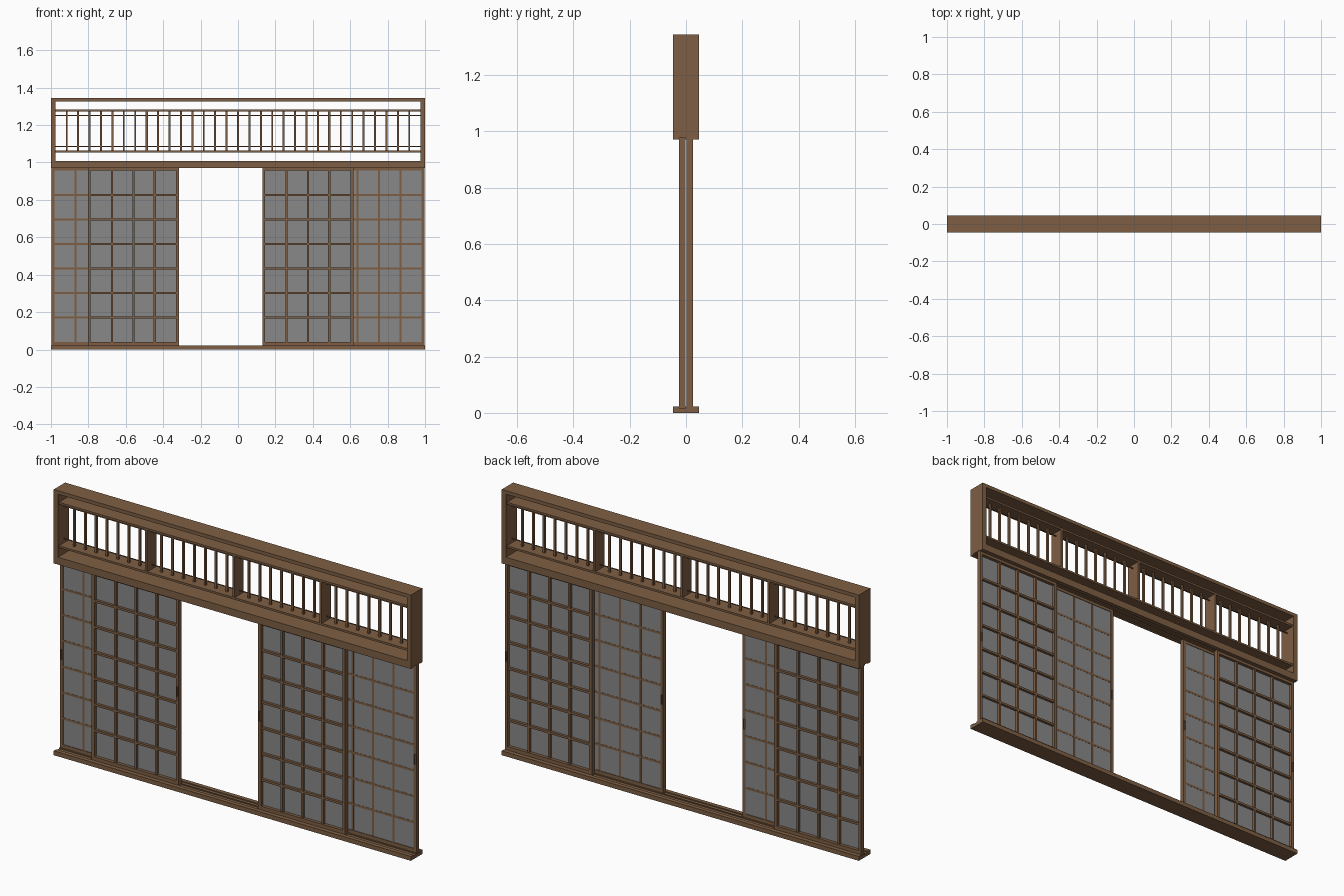
import bpy, bmesh
from mathutils import Matrix, Vector

if "Cube" in bpy.data.objects:
    bpy.data.objects.remove(bpy.data.objects["Cube"])


def material(name, rgb):
    m = bpy.data.materials.new(name)
    m.diffuse_color = (*rgb, 1)
    m.use_nodes = True
    m.node_tree.nodes["Principled BSDF"].inputs["Base Color"].default_value = m.diffuse_color
    return m


WOOD = material("brown wood", (0.21, 0.113, 0.057))
PAPER = material("grey paper", (0.25, 0.25, 0.25))


def finish(name, bm, mat):
    bmesh.ops.recalc_face_normals(bm, faces=bm.faces[:])
    me = bpy.data.meshes.new(name)
    bm.to_mesh(me)
    bm.free()
    ob = bpy.data.objects.new(name, me)
    me.materials.append(mat)
    bpy.context.collection.objects.link(ob)
    return ob


def boxes(name, ranges, mat=WOOD):
    """One object made of boxes, each given as (x0, x1, y0, y1, z0, z1)."""
    bm = bmesh.new()
    for x0, x1, y0, y1, z0, z1 in ranges:
        mid = Vector((x0 + x1, y0 + y1, z0 + z1)) / 2
        scale = Matrix.Diagonal((x1 - x0, y1 - y0, z1 - z0, 1))
        bmesh.ops.create_cube(bm, size=1, matrix=Matrix.Translation(mid) @ scale)
    return finish(name, bm, mat)


D = 0.0455            # half depth of the sill and transom
IN, OUT = 0.002, 0.024  # panel depth range, measured from the middle plane
GROOVE = 0.005


def grooved_rail(name, flat, grooved):
    """Full-length rail with two sliding grooves on one side."""
    s = GROOVE if flat > grooved else -GROOVE
    half = [(IN, grooved), (IN, grooved + s), (OUT, grooved + s), (OUT, grooved), (D, grooved), (D, flat)]
    prof = half + [(-y, z) for y, z in reversed(half)]
    bm = bmesh.new()
    f = bm.faces.new([bm.verts.new((-1, y, z)) for y, z in prof])
    ext = bmesh.ops.extrude_face_region(bm, geom=[f], use_keep_orig=True)["geom"]
    bmesh.ops.translate(bm, vec=(2, 0, 0), verts=[v for v in ext if isinstance(v, bmesh.types.BMVert)])
    finish(name, bm, WOOD)


# Sill and head rail
grooved_rail("sill", 0, 0.022)
grooved_rail("head_rail", 1.008, 0.971)

# Transom box: posts and top rail
P = 0.977
Z0, Z1, ZT = 1.008, 1.327, 1.345
boxes("transom_posts", [(-1, -P, -D, D, Z0, Z1), (P, 1, -D, D, Z0, Z1)])
boxes("transom_top_rail", [(-1, 1, -D, D, Z1, ZT)])

# Transom lattice: two shelves, three deep dividers, slim bars, thin rods
S = 0.037
L0, L1, T = 1.053, 1.283, 0.010
boxes("transom_shelves", [(-P, P, -S, S, L0, L0 + T), (-P, P, -S, S, L1 - T, L1)])
step = 2 * P / 32
dividers, bars = [], []
for i in range(1, 32):
    x = -P + i * step
    if i % 8 == 0:
        dividers.append((x - 0.006, x + 0.006, -S, S, L0 + T, L1 - T))
    else:
        bars.append((x - 0.005, x + 0.005, -0.005, 0.005, L0 + T, L1 - T))
boxes("transom_dividers", dividers)
boxes("transom_bars", bars)
boxes("transom_rods", [(-P, P, -0.002, 0.002, z - 0.002, z + 0.002) for z in (1.086, 1.251)])

# Sliding panels
W, COLS, ROWS = 0.487, 4, 7
PZ0, PZ1 = 0.022 - GROOVE, 0.971 + GROOVE
STILE, BAR = 0.015, 0.011


def panel(name, x0, side, handle_left):
    """side is -1 for the front track, +1 for the back track."""
    def ys(a, b):
        return tuple(sorted((side * a, side * b)))
    x1 = x0 + W
    zb, zt = 0.040, 0.957
    # frame with a finger pull cut into both faces of one stile
    stiles = boxes(name + "_stiles", [(x0, x0 + STILE, *ys(IN, OUT), PZ0, PZ1),
                                      (x1 - STILE, x1, *ys(IN, OUT), PZ0, PZ1)])
    hx = x0 + STILE / 2 if handle_left else x1 - STILE / 2
    pulls = boxes(name + "_pull_cutter", [
        (hx - 0.0045, hx + 0.0045, *ys(IN - 0.01, IN + 0.007), 0.468, 0.518),
        (hx - 0.0045, hx + 0.0045, *ys(OUT - 0.007, OUT + 0.01), 0.468, 0.518)])
    pulls.hide_render = True
    cut = stiles.modifiers.new("finger_pulls", 'BOOLEAN')
    cut.operation = 'DIFFERENCE'
    cut.solver = 'EXACT'
    cut.object = pulls
    a, b = x0 + STILE, x1 - STILE
    boxes(name + "_rails", [(a, b, *ys(IN, OUT), PZ0, zb), (a, b, *ys(IN, OUT), zt, PZ1)])
    # lattice: raised on the outer side, almost flush with the paper on the inner side
    cx = [a + (b - a) * i / COLS for i in range(1, COLS)]
    cz = [zb + (zt - zb) * i / ROWS for i in range(1, ROWS)]
    y = ys(IN + 0.002, OUT - 0.003)
    boxes(name + "_lattice_uprights", [(x - BAR / 2, x + BAR / 2, *y, zb, zt) for x in cx])
    y = ys(IN + 0.0021, OUT - 0.0031)
    boxes(name + "_lattice_crossbars", [(a, b, *y, z - BAR / 2, z + BAR / 2) for z in cz])
    boxes(name + "_paper", [(a, b, *ys(IN + 0.003, IN + 0.006), zb, zt)], PAPER)


panel("back_left_panel", -0.997, 1, True)
panel("front_left_panel", -0.803, -1, False)
panel("front_right_panel", 0.13, -1, True)
panel("back_right_panel", 0.997 - W, 1, False)
